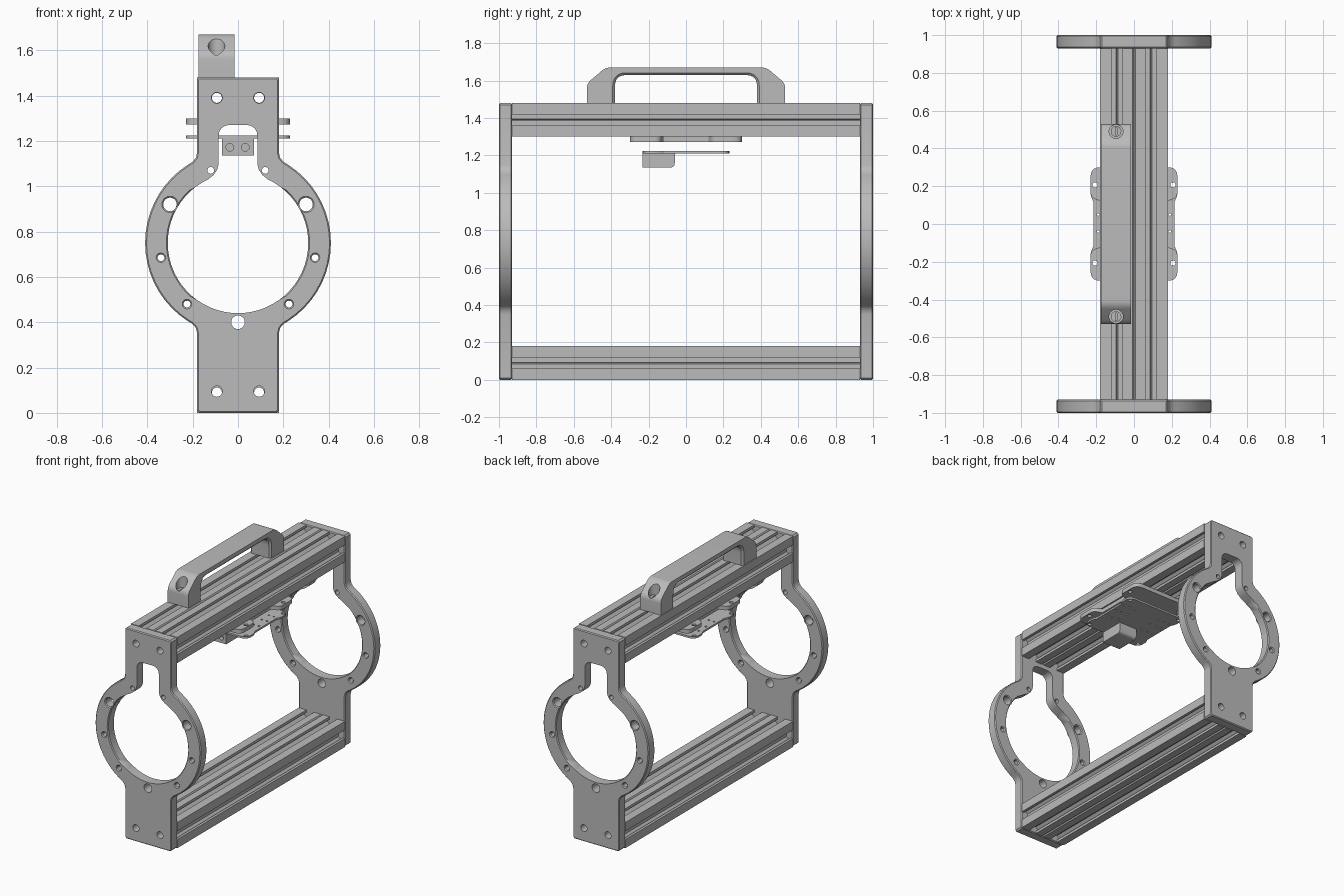
import bpy, bmesh
from math import cos, sin, pi, radians, degrees
from mathutils import Vector

cube = bpy.data.objects.get("Cube")
if cube:
    bpy.data.objects.remove(cube, do_unlink=True)

metal = bpy.data.materials.new("grey metal")
metal.use_nodes = True
GREY = (0.5, 0.5, 0.5, 1)
metal.diffuse_color = GREY
metal.node_tree.nodes["Principled BSDF"].inputs["Base Color"].default_value = GREY

# Maps from a flat profile (u, v) and depth w to model space
FRONT = lambda u, v, w: (u, w, v)
SIDE = lambda u, v, w: (w, u, v)
FLAT = lambda u, v, w: (u, v, w)


def arc(cx, cy, r, start, end, steps):
    angles = [radians(start + (end - start) * i / steps) for i in range(steps + 1)]
    return [(cx + r * cos(a), cy + r * sin(a)) for a in angles]


def circle(cx, cy, r, steps=20):
    return arc(cx, cy, r, 0, 360, steps)[:-1]


def mirrored(half):
    """Close a right half outline with its left copy."""
    return half + [(-u, v) for u, v in reversed(half) if abs(u) > 1e-5]


def rounded(points, steps=5):
    """Round each corner (u, v, radius) of a closed outline."""
    out = []
    for i, (u, v, r) in enumerate(points):
        p = Vector((u, v))
        if not r:
            out.append((u, v))
            continue
        a = p + (Vector(points[i - 1][:2]) - p).normalized() * r
        b = p + (Vector(points[(i + 1) % len(points)][:2]) - p).normalized() * r
        for k in range(steps + 1):
            t = k / steps
            out.append(tuple(a * (1 - t) ** 2 + p * 2 * t * (1 - t) + b * t * t))
    return out


def finish(obj, angle=30):
    bpy.ops.object.select_all(action='DESELECT')
    obj.select_set(True)
    bpy.context.view_layer.objects.active = obj
    bpy.ops.object.shade_smooth_by_angle(angle=radians(angle))


def slab(name, loops, axes, w0, w1, bevel=0, keep=lambda c: True):
    """Extrude an outline with holes; optionally bevel the sharp edges."""
    bm = bmesh.new()
    for loop in loops:
        vs = [bm.verts.new(axes(u, v, w0)) for u, v in loop]
        for i, vert in enumerate(vs):
            bm.edges.new((vs[i - 1], vert))
    bmesh.ops.triangle_fill(bm, use_beauty=True, edges=bm.edges[:])
    bmesh.ops.dissolve_limit(bm, angle_limit=0.01, verts=[], edges=bm.edges[:])
    new = bmesh.ops.extrude_face_region(bm, geom=bm.faces[:])["geom"]
    shift = Vector(axes(0, 0, w1 - w0))
    bmesh.ops.translate(bm, vec=shift, verts=[g for g in new if isinstance(g, bmesh.types.BMVert)])
    bmesh.ops.recalc_face_normals(bm, faces=bm.faces[:])
    if bevel:
        sharp = [e for e in bm.edges if e.is_manifold and degrees(e.calc_face_angle()) > 60
                 and keep((e.verts[0].co + e.verts[1].co) / 2)]
        bmesh.ops.bevel(bm, geom=sharp, offset=bevel, segments=1, affect='EDGES',
                        profile=0.5, clamp_overlap=False)
    mesh = bpy.data.meshes.new(name)
    bm.to_mesh(mesh)
    bm.free()
    mesh.materials.append(metal)
    obj = bpy.data.objects.new(name, mesh)
    bpy.context.collection.objects.link(obj)
    finish(obj)
    return obj


def cut(obj, cutters):
    for cutter in cutters:
        mod = obj.modifiers.new("cut", 'BOOLEAN')
        mod.operation = 'DIFFERENCE'
        mod.solver = 'EXACT'
        mod.object = cutter
        bpy.context.view_layer.objects.active = obj
        bpy.ops.object.modifier_apply(modifier=mod.name)
        bpy.data.objects.remove(cutter, do_unlink=True)
    finish(obj)


# End plates: ring with a foot, a head and a keyhole slot
MID = 0.75
foot_fillet = [(0.18, 0.35), (0.186, 0.375), (0.202, 0.393)]
head_fillet = [(u, 2 * MID - v) for u, v in reversed(foot_fillet)]
outline = mirrored([(0.17, 0), (0.18, 0.01)] + foot_fillet + arc(0, MID, 0.41, -57, 57, 18)
                   + head_fillet + [(0.18, 1.47), (0.17, 1.48)])
keyhole = mirrored(arc(0, MID, 0.31, -90, 65, 26) + [(0.107, 1.05), (0.091, 1.075), (0.085, 1.1)]
                   + arc(0.04, 1.225, 0.045, 0, 90, 6))
holes = [circle(0, 0.4, 0.03)]
for s in (-1, 1):
    holes += [circle(s * u, v, r) for u, v, r in (
        (0.093, 1.39, 0.024), (0.093, 0.095, 0.024), (0.3, 0.92, 0.03),
        (0.12, 1.07, 0.015), (0.34, 0.685, 0.015), (0.225, 0.48, 0.015))]
on_rim = lambda c: abs(c.x) > 0.175 or c.z < 0.01 or c.z > 1.47
for name, w in (("front_plate", -1), ("back_plate", 0.93)):
    slab(name, [outline, keyhole] + holes, FRONT, w, w + 0.07, 0.006, on_rim)


# Slotted beams: half width 0.18, half height 0.09, T slots on every side
def t_slot(turn, cx, cy):
    """One T slot opening upwards, turned by quarter turns around a bore."""
    pts = [(0.03, 0.09), (0.03, 0.072), (0.05, 0.072), (0.05, 0.06), (0.03, 0.04),
           (0.004, 0.04), (0, 0.036)]
    pts += [(-u, v) for u, v in reversed(pts[:-1])]
    a = turn * pi / 2
    return [(cx + u * cos(a) - v * sin(a), cy + u * sin(a) + v * cos(a)) for u, v in pts]


def beam(name, z):
    groove = lambda s: [(s * 0.008, z + s * 0.09), (0, z + s * 0.08), (-s * 0.008, z + s * 0.09)]
    corner = lambda su, sv: (su * 0.18, z + sv * 0.09)
    loop = ([corner(1, 1)] + t_slot(0, 0.09, z) + groove(1) + t_slot(0, -0.09, z)
            + [corner(-1, 1)] + t_slot(1, -0.09, z) + [corner(-1, -1)]
            + t_slot(2, -0.09, z) + groove(-1) + t_slot(2, 0.09, z)
            + [corner(1, -1)] + t_slot(3, 0.09, z))
    bores = [circle(s * 0.093, z, 0.022) for s in (-1, 1)]
    slab(name, [loop] + bores, FRONT, -0.93, 0.93)


beam("top_beam", 1.39)
beam("bottom_beam", 0.09)

# Carry handle, offset to one side, with counterbored screws
HX = -0.095
grip = rounded([(-0.53, 1.48, 0), (-0.53, 1.585, 0.025), (-0.43, 1.67, 0.025),
                (0.43, 1.67, 0.025), (0.53, 1.585, 0.025), (0.53, 1.48, 0),
                (0.38, 1.48, 0), (0.38, 1.63, 0.06), (-0.38, 1.63, 0.06), (-0.38, 1.48, 0)])
opening = lambda c: abs(c.y) < 0.385 and 1.485 < c.z < 1.64
handle = slab("handle", [grip], SIDE, HX - 0.08, HX + 0.08, 0.012, opening)
cut(handle, [slab("bore", [circle(HX, y, 0.037, 28)], FLAT, 1.56, 1.75) for y in (-0.49, 0.49)])
for name, y in (("front_handle_screw", -0.49), ("back_handle_screw", 0.49)):
    slot = [(HX - 0.004, y - 0.02), (HX + 0.004, y - 0.02), (HX + 0.004, y + 0.02), (HX - 0.004, y + 0.02)]
    slab(name, [circle(HX, y, 0.028, 24), slot], FLAT, 1.555, 1.575)


# Eared boards hung below the top beam
def eared_board(name, waist, ear_in, end, z0, z1, extra):
    half = [(0.23, -ear_in, 0.03), (0.23, -end, 0.05), (-0.23, -end, 0.05), (-0.23, -ear_in, 0.03),
            (-waist, -ear_in + 0.02, 0.005)]
    loop = [(waist, -ear_in + 0.02, 0.005)] + half
    loop += [(-u, -v, r) for u, v, r in loop]
    bolt = [circle(su * 0.207, sv * 0.207, 0.014, 16) for su in (-1, 1) for sv in (-1, 1)]
    slab(name, [rounded(loop)] + bolt + extra, FLAT, z0, z1)


eared_board("mount_plate", 0.17, 0.14, 0.3, 1.272, 1.3, [])
pins = [circle(s * u, v, 0.007, 8) for s in (-1, 1) for u in (0.1, 0.15, 0.19)
        for v in (-0.04, 0.05, 0.13)]
eared_board("sensor_board", 0.215, 0.14, 0.232, 1.21, 1.223, pins)

# Connector block under the board with two sockets
block = slab("connector_block", [rounded([(-0.232, 1.21, 0), (-0.232, 1.135, 0),
             (-0.06, 1.135, 0.025), (-0.06, 1.21, 0)])], SIDE, -0.07, 0.07)
cut(block, [slab("socket", [circle(x, 1.172, 0.017)], FRONT, -0.3, -0.2) for x in (-0.036, 0.032)])
